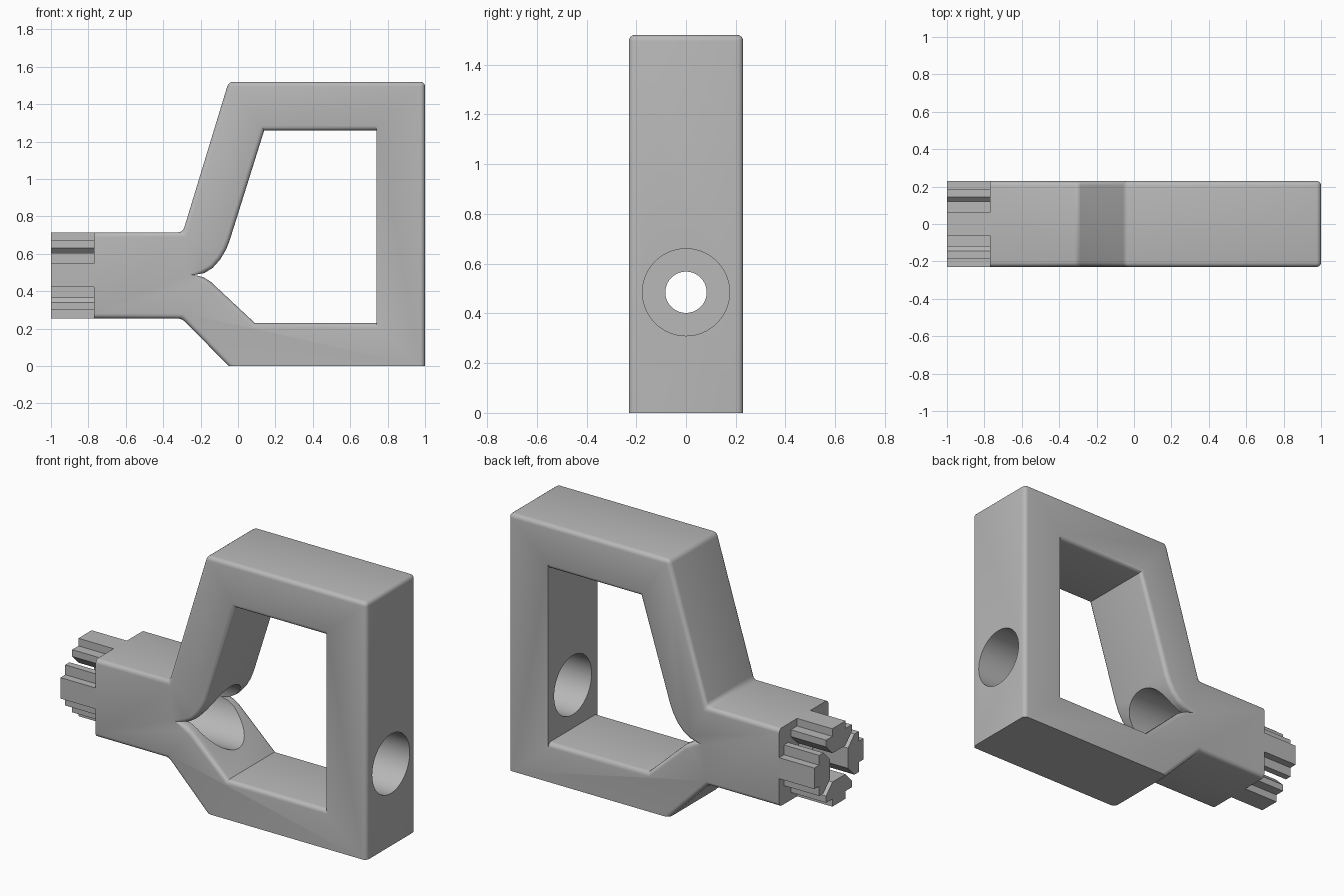
import bpy, bmesh, math
from mathutils import Vector, Matrix

if "Cube" in bpy.data.objects:
    bpy.data.objects.remove(bpy.data.objects["Cube"], do_unlink=True)

HALF = 0.23      # half of the body thickness
AXIS_Z = 0.485   # height of the bore axis
ROUND = 0.025    # edge rounding
STEM_END = -0.77

grey = bpy.data.materials.new("plain grey")
grey.use_nodes = True
grey.diffuse_color = (0.48, 0.48, 0.48, 1)
grey.node_tree.nodes["Principled BSDF"].inputs["Base Color"].default_value = grey.diffuse_color


def finish(bm, name):
    bmesh.ops.recalc_face_normals(bm, faces=bm.faces)
    mesh = bpy.data.meshes.new(name)
    bm.to_mesh(mesh)
    bm.free()
    obj = bpy.data.objects.new(name, mesh)
    mesh.materials.append(grey)
    bpy.context.collection.objects.link(obj)
    return obj


def loft(rings):
    """Closed solid through matching rings of points."""
    bm = bmesh.new()
    loops = [[bm.verts.new(p) for p in ring] for ring in rings]
    n = len(loops[0])
    for a, b in zip(loops, loops[1:]):
        for i in range(n):
            j = (i + 1) % n
            bm.faces.new((a[i], a[j], b[j], b[i]))
    bm.faces.new(loops[0])
    bm.faces.new(loops[-1])
    bmesh.ops.recalc_face_normals(bm, faces=bm.faces)
    return bm


def select_only(obj):
    bpy.ops.object.select_all(action='DESELECT')
    obj.select_set(True)
    bpy.context.view_layer.objects.active = obj


def cut(obj, cutter):
    cutter.hide_render = True
    mod = obj.modifiers.new("cut", 'BOOLEAN')
    mod.operation = 'DIFFERENCE'
    mod.solver = 'EXACT'
    mod.object = cutter
    select_only(obj)
    bpy.ops.object.modifier_apply(modifier=mod.name)
    bpy.data.objects.remove(cutter, do_unlink=True)


# Body: extruded outline, rounded except around the base and the stem end
outline = [(STEM_END, 0.255), (-0.3, 0.255), (-0.05, 0), (1, 0), (1, 1.52),
           (-0.05, 1.52), (-0.295, 0.715), (STEM_END, 0.715)]
bm = loft([[(x, y, z) for x, z in outline] for y in (-HALF, HALF)])


def stays_sharp(edge):
    return (all(v.co.z < 0.001 for v in edge.verts)
            or all(v.co.x < STEM_END + 0.001 for v in edge.verts))


bmesh.ops.bevel(bm, geom=[e for e in bm.edges if not stays_sharp(e)], offset=ROUND,
                offset_type='OFFSET', segments=4, profile=0.5, affect='EDGES')
body = finish(bm, "clamp_body")

# Window: cutter flares towards both faces to round the rim
window = [Vector(p) for p in [
    (0.74, 0.23), (0.74, 1.26), (0.14, 1.26), (-0.045, 0.67), (-0.065, 0.62),
    (-0.095, 0.57), (-0.135, 0.525), (-0.18, 0.497), (-0.235, 0.487),
    (-0.185, 0.475), (-0.145, 0.45), (0.09, 0.23)]]


def grown(points, dist):
    result = []
    for i, p in enumerate(points):
        d1 = (p - points[i - 1]).normalized()
        d2 = (points[(i + 1) % len(points)] - p).normalized()
        n1, n2 = Vector((d1.y, -d1.x)), Vector((d2.y, -d2.x))
        n = (n1 + n2).normalized()
        q = p + n * dist / max(0.7, n.dot(n1))
        if p.x > 0.7:
            q.x = p.x   # the upright keeps a sharp edge
        result.append(q)
    return result


steps = [(HALF + 0.1, ROUND)]
for k in range(4, -1, -1):
    a = k / 4 * math.pi / 2
    steps.append((HALF - ROUND + ROUND * math.sin(a), ROUND * (1 - math.cos(a))))
steps += [(-y, d) for y, d in reversed(steps)]
cut(body, finish(loft([[(q.x, y, q.y) for q in grown(window, d)] for y, d in steps]),
                 "window_cutter"))


# Wide bore through the upright into the stem, narrow bore through the rest
def bore(radius, x0, x1):
    bm = bmesh.new()
    place = (Matrix.Translation(((x0 + x1) / 2, 0, AXIS_Z))
             @ Matrix.Rotation(math.pi / 2, 4, 'Y'))
    bmesh.ops.create_cone(bm, cap_ends=True, segments=64, radius1=radius,
                          radius2=radius, depth=x1 - x0, matrix=place)
    cut(body, finish(bm, "bore_cutter"))


bore(0.175, -0.52, 1.1)
bore(0.083, -0.9, -0.4)
select_only(body)
bpy.ops.object.shade_smooth_by_angle(angle=math.radians(32))

# Four stepped prongs around the stem end
half_prong = [(0.062, HALF), (0.062, 0.185), (0.12, 0.185), (0.12, 0.145), (0.06, 0.085)]
prong = half_prong + [(-w, r) for w, r in reversed(half_prong)]
for k, side in enumerate(("top", "front", "bottom", "back")):
    turn = Matrix.Translation((0, 0, AXIS_Z)) @ Matrix.Rotation(k * math.pi / 2, 4, 'X')
    finish(loft([[turn @ Vector((x, w, r)) for w, r in prong] for x in (-1, STEM_END)]),
           side + "_prong")
